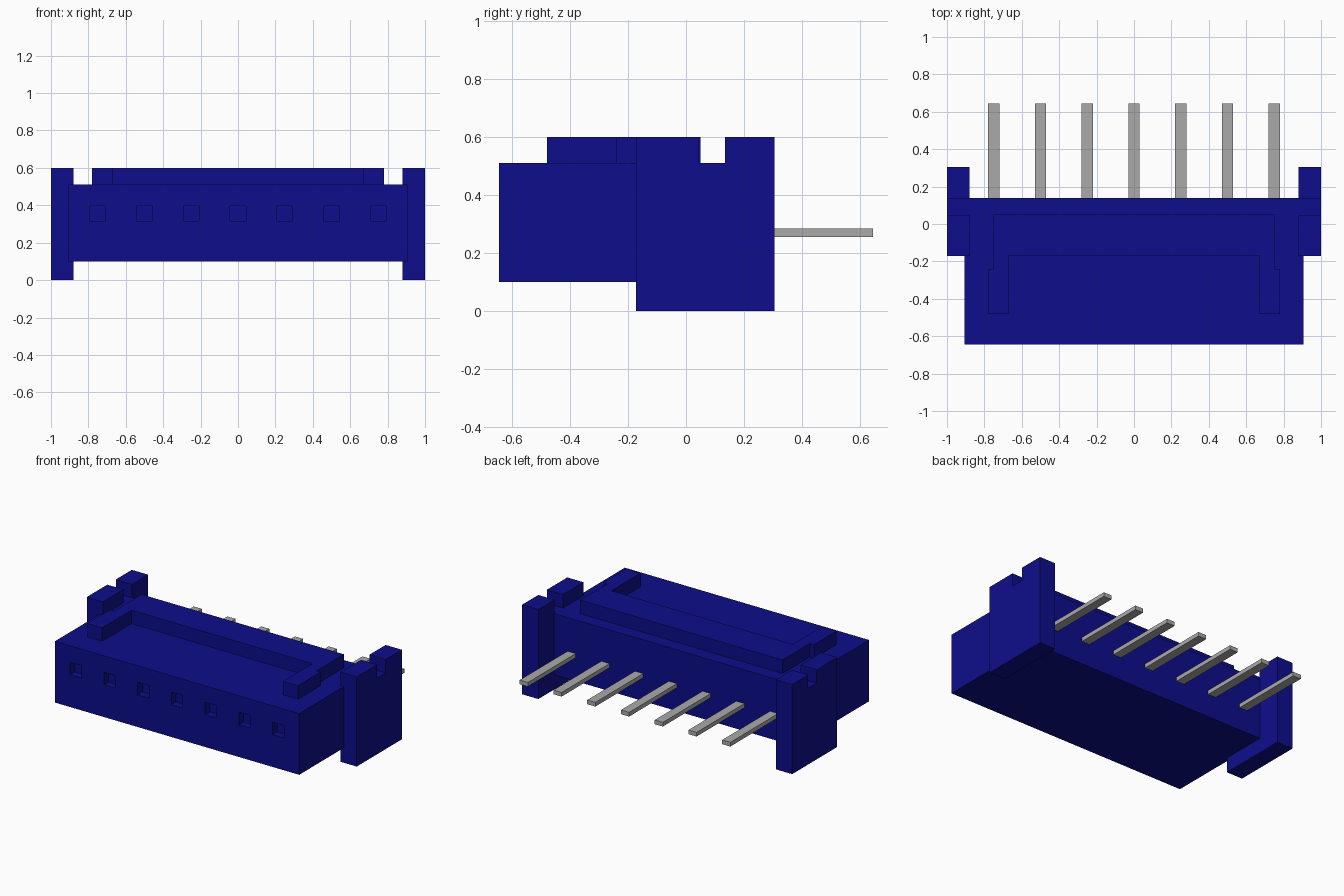
import bpy, bmesh

cube = bpy.data.objects.get("Cube")
if cube:
    bpy.data.objects.remove(cube, do_unlink=True)


def material(name, rgb):
    m = bpy.data.materials.new(name)
    m.use_nodes = True
    m.diffuse_color = (*rgb, 1)
    m.node_tree.nodes["Principled BSDF"].inputs["Base Color"].default_value = (*rgb, 1)
    return m


BLUE = material("navy blue plastic", (0.004, 0.004, 0.26))
GREY = material("grey metal", (0.40, 0.40, 0.40))


def prism(name, outline, axis, low, high, mat):
    """Extrude a flat outline along axis 0 (outline is y, z) or axis 2 (outline is x, y)."""
    bm = bmesh.new()

    def place(p, d):
        return (d, *p) if axis == 0 else (*p, d)

    face = bm.faces.new([bm.verts.new(place(p, low)) for p in outline])
    moved = bmesh.ops.extrude_face_region(bm, geom=[face])["geom"]
    offset = [0, 0, 0]
    offset[axis] = high - low
    bmesh.ops.translate(bm, vec=offset, verts=[g for g in moved if isinstance(g, bmesh.types.BMVert)])
    bmesh.ops.recalc_face_normals(bm, faces=bm.faces)
    mesh = bpy.data.meshes.new(name)
    bm.to_mesh(mesh)
    bm.free()
    mesh.materials.append(mat)
    obj = bpy.data.objects.new(name, mesh)
    bpy.context.collection.objects.link(obj)
    return obj


def box(name, x, y, z, mat):
    outline = [(x[0], y[0]), (x[1], y[0]), (x[1], y[1]), (x[0], y[1])]
    return prism(name, outline, 2, *z, mat)


# Housing block
housing = box("housing", (-0.905, 0.905), (-0.645, 0.14), (0.10, 0.51), BLUE)

# U-shaped ridge on top, half outline mirrored across x
half = [(0.75, 0.05), (0.75, -0.24), (0.78, -0.24), (0.78, -0.48), (0.67, -0.48), (0.67, -0.17)]
outline = half + [(-x, y) for x, y in reversed(half)]
prism("top_ridge", outline, 2, 0.51, 0.60, BLUE)

# Notched side brackets
bracket = [(-0.172, 0), (0.305, 0), (0.305, 0.60), (0.135, 0.60),
           (0.135, 0.51), (0.045, 0.51), (0.045, 0.60), (-0.172, 0.60)]
prism("left_bracket", bracket, 0, 0.88, 1.0, BLUE)
prism("right_bracket", bracket, 0, -1.0, -0.88, BLUE)

# Contact pins at the back and square sockets cut in the front
for i in range(7):
    x = (i - 3) * 0.25
    box(f"pin_{i + 1}", (x - 0.03, x + 0.03), (0.13, 0.645), (0.256, 0.284), GREY)
    cutter = box(f"socket_cutter_{i + 1}", (x - 0.042, x + 0.042), (-0.70, -0.595), (0.316, 0.40), BLUE)
    cutter.hide_render = True
    cutter.hide_viewport = True
    cut = housing.modifiers.new(f"socket_{i + 1}", 'BOOLEAN')
    cut.operation = 'DIFFERENCE'
    cut.solver = 'EXACT'
    cut.object = cutter
